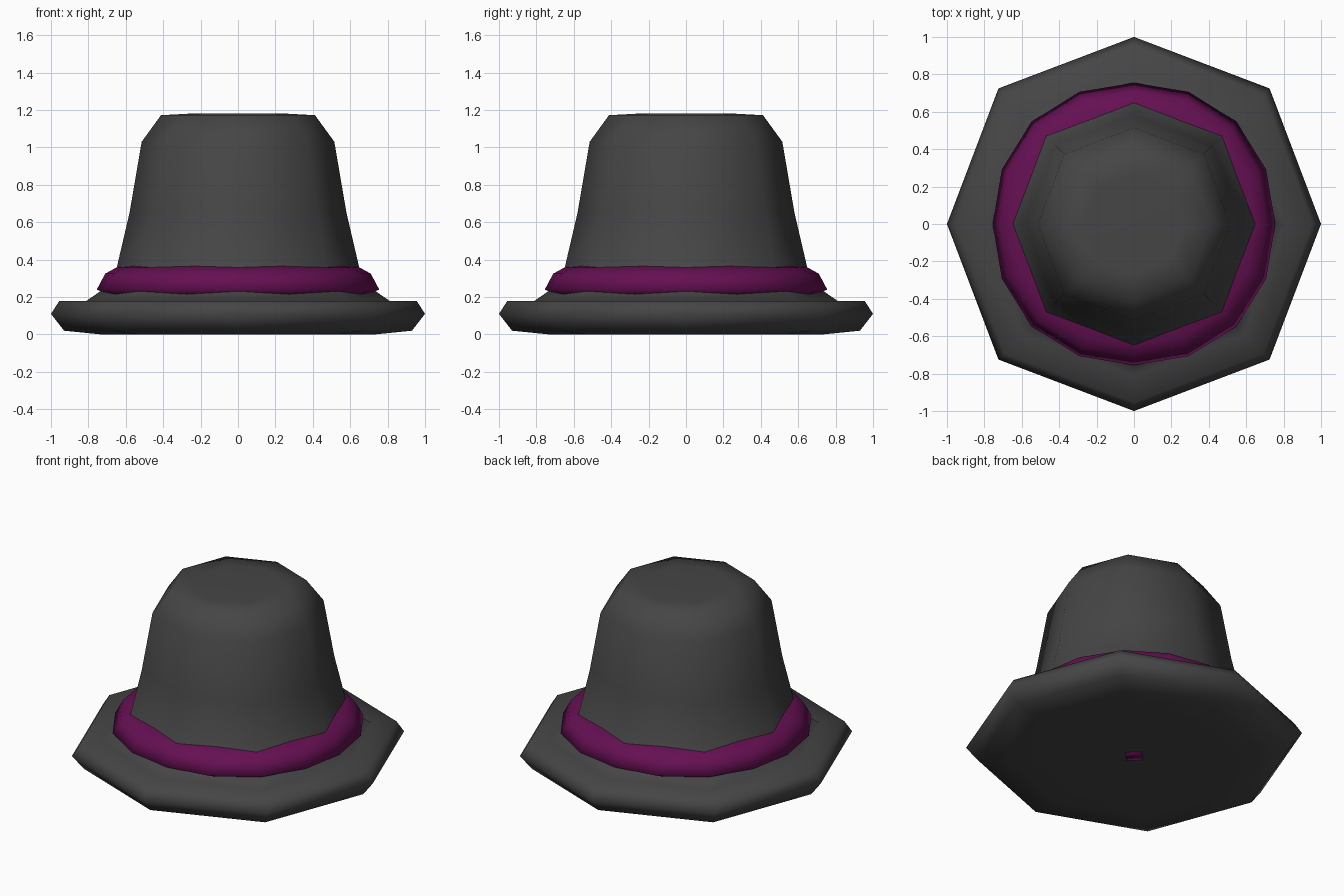
import bpy, bmesh
from math import pi, sin, cos

if "Cube" in bpy.data.objects:
    bpy.data.objects.remove(bpy.data.objects["Cube"])


def material(name, rgb):
    m = bpy.data.materials.new(name)
    m.diffuse_color = (*rgb, 1)
    m.use_nodes = True
    m.node_tree.nodes["Principled BSDF"].inputs["Base Color"].default_value = m.diffuse_color
    return m


def lathe(name, profile, sides, mat, diag=1.0):
    """Turn a closed (radius, z) profile; diag pushes the diagonal corners out a little."""
    bm = bmesh.new()
    rings = []
    for r, z in profile:
        ring = []
        for i in range(sides):
            a = 2 * pi * i / sides
            k = r * (1 + (diag - 1) * sin(2 * a) ** 2)
            ring.append(bm.verts.new((k * cos(a), k * sin(a), z)))
        rings.append(ring)
    for lo, hi in zip(rings, rings[1:]):
        for i in range(sides):
            j = (i + 1) % sides
            bm.faces.new((lo[i], lo[j], hi[j], hi[i]))
    bm.faces.new(rings[0][::-1])
    bm.faces.new(rings[-1])
    bmesh.ops.recalc_face_normals(bm, faces=bm.faces)
    for f in bm.faces:
        f.smooth = True
    me = bpy.data.meshes.new(name)
    bm.to_mesh(me)
    bm.free()
    me.materials.append(mat)
    ob = bpy.data.objects.new(name, me)
    bpy.context.collection.objects.link(ob)
    return ob


felt = material("felt", (0.06, 0.06, 0.06))
purple = material("purple", (0.13, 0.005, 0.085))

# brim and crown in one octagonal turned shape
lathe("hat_body", [
    (0.40, 0.0), (0.73, 0.0), (0.93, 0.02), (1.0, 0.11), (0.955, 0.18),
    (0.81, 0.18), (0.73, 0.235), (0.65, 0.35), (0.58, 0.65),
    (0.515, 1.03), (0.412, 1.172), (0.27, 1.18)], 8, felt, 1.025)

# ribbon: rounder ring whose edges sink into the octagonal crown
lathe("hat_band", [
    (0.50, 0.19), (0.66, 0.195), (0.755, 0.24), (0.71, 0.325),
    (0.65, 0.358), (0.55, 0.372), (0.45, 0.372)], 16, purple, 1.025)

# small purple patch in the middle of the underside
lathe("underside_patch", [(0.07, -0.001), (0.07, 0.01)], 4, purple)
